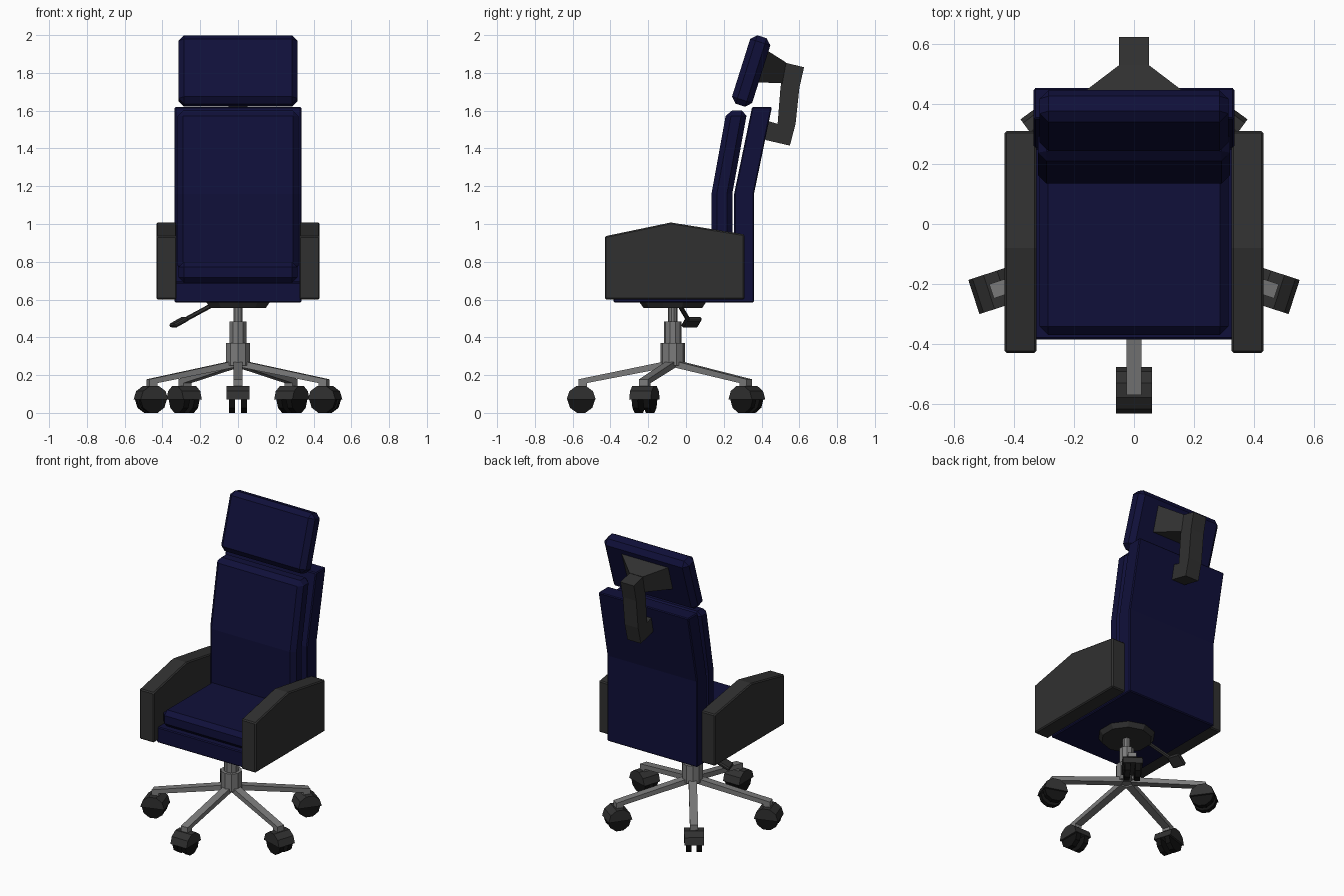
import bpy
import bmesh
from math import radians, sin, cos, pi
from mathutils import Matrix, Vector

cube = bpy.data.objects.get("Cube")
if cube:
    bpy.data.objects.remove(cube)


def material(name, r, g, b):
    m = bpy.data.materials.new(name)
    m.use_nodes = True
    m.diffuse_color = (r, g, b, 1)
    m.node_tree.nodes["Principled BSDF"].inputs["Base Color"].default_value = (r, g, b, 1)
    return m


NAVY = material("navy fabric", 0.005, 0.005, 0.042)
DARK = material("dark grey plastic", 0.03, 0.03, 0.03)
METAL = material("grey metal", 0.2, 0.2, 0.2)
BLACK = material("black rubber", 0.006, 0.006, 0.006)
COLUMN_Y = -0.07


def finish(name, bm, mat, matrix=None, bevel=0):
    """Turn a bmesh into a flat shaded object."""
    bmesh.ops.recalc_face_normals(bm, faces=bm.faces[:])
    if matrix:
        bm.transform(matrix)
    mesh = bpy.data.meshes.new(name)
    bm.to_mesh(mesh)
    bm.free()
    mesh.materials.append(mat)
    obj = bpy.data.objects.new(name, mesh)
    bpy.context.collection.objects.link(obj)
    if bevel:
        mod = obj.modifiers.new("bevel", "BEVEL")
        mod.width = bevel
        mod.segments = 1
        mod.limit_method = "ANGLE"
        mod.angle_limit = radians(30)
    return obj


def prism(name, profile, x0, x1, mat, matrix=None, bevel=0):
    """Extrude a (y, z) outline along x."""
    bm = bmesh.new()
    face = bm.faces.new([bm.verts.new((x0, y, z)) for y, z in profile])
    new = bmesh.ops.extrude_face_region(bm, geom=[face])["geom"]
    verts = [v for v in new if isinstance(v, bmesh.types.BMVert)]
    bmesh.ops.translate(bm, verts=verts, vec=(x1 - x0, 0, 0))
    return finish(name, bm, mat, matrix, bevel)


def box(name, size, mat, matrix, bevel=0):
    bm = bmesh.new()
    bmesh.ops.create_cube(bm, size=1, matrix=Matrix.Diagonal((*size, 1)))
    return finish(name, bm, mat, matrix, bevel)


def rod(name, a, b, r0, r1, mat, sides=10):
    """Tapered cylinder between two points."""
    a, b = Vector(a), Vector(b)
    bm = bmesh.new()
    bmesh.ops.create_cone(bm, cap_ends=True, segments=sides, radius1=r0,
                          radius2=r1, depth=(b - a).length)
    turn = (b - a).to_track_quat("Z", "Y").to_matrix().to_4x4()
    return finish(name, bm, mat, Matrix.Translation((a + b) / 2) @ turn)


def arc(cy, cz, r, count):
    """Corners of a ten sided wheel outline."""
    return [(cy + r * cos(i * pi / 5), cz + r * sin(i * pi / 5)) for i in range(count)]


# Seat and backrest shell
prism("seat_shell", [(-0.385, 0.585), (0.36, 0.585), (0.36, 1.16), (0.455, 1.62),
                     (0.35, 1.62), (0.255, 1.16), (0.255, 0.69), (-0.385, 0.69)],
      -0.335, 0.335, NAVY, bevel=0.006)

# Cushions
box("seat_cushion", (0.63, 0.62, 0.11), NAVY, Matrix.Translation((0, -0.06, 0.745)), 0.028)
prism("back_cushion", [(0.135, 0.75), (0.245, 0.75), (0.245, 1.16), (0.325, 1.6),
                       (0.215, 1.6), (0.135, 1.16)], -0.32, 0.32, NAVY, bevel=0.028)
box("headrest", (0.63, 0.112, 0.38), NAVY,
    Matrix.Translation((0, 0.345, 1.81)) @ Matrix.Rotation(radians(-17.5), 4, "X"), 0.03)

# Headrest mount: flared block and bent arm
bm = bmesh.new()
wide = [bm.verts.new(p) for p in [(-0.175, 0.38, 1.75), (0.175, 0.38, 1.75),
                                  (0.175, 0.435, 1.915), (-0.175, 0.435, 1.915)]]
slim = [bm.verts.new(p) for p in [(-0.05, 0.51, 1.745), (0.05, 0.51, 1.745),
                                  (0.05, 0.53, 1.855), (-0.05, 0.53, 1.855)]]
bm.faces.new(wide)
bm.faces.new(slim)
for i in range(4):
    j = (i + 1) % 4
    bm.faces.new([wide[i], wide[j], slim[j], slim[i]])
finish("headrest_flare", bm, DARK)
prism("headrest_arm", [(0.52, 1.855), (0.625, 1.83), (0.6, 1.72), (0.58, 1.53),
                       (0.55, 1.415), (0.42, 1.445), (0.435, 1.545), (0.485, 1.53),
                       (0.5, 1.72)], -0.05, 0.05, DARK)

# Armrests
for side, s in (("left", 1), ("right", -1)):
    prism(side + "_armrest", [(-0.43, 0.6), (0.31, 0.6), (0.31, 0.945),
                              (-0.08, 1.008), (-0.43, 0.935)],
          s * 0.325, s * 0.432, DARK, bevel=0.007)

# Column and mounting plate
for name, z0, z1, r0, r1, mat in (
        ("column_hub", 0.25, 0.37, 0.066, 0.066, METAL),
        ("column_sleeve", 0.37, 0.485, 0.046, 0.046, METAL),
        ("column_piston", 0.48, 0.56, 0.025, 0.025, METAL),
        ("mounting_plate", 0.555, 0.586, 0.155, 0.176, DARK)):
    rod(name, (0, COLUMN_Y, z0), (0, COLUMN_Y, z1), r0, r1, mat)

# Height lever
rod("lever_rod", (-0.12, -0.04, 0.58), (-0.29, 0.015, 0.488), 0.012, 0.012, DARK, 6)
box("lever_paddle", (0.09, 0.09, 0.024), DARK,
    Matrix.Translation((-0.312, 0.03, 0.48)) @ Matrix.Rotation(radians(18), 4, "Z")
    @ Matrix.Rotation(radians(-28), 4, "Y"), 0.008)

# Five legs with twin-wheel casters, modelled along +y and turned round the column
REACH = 0.485
for n in range(5):
    turn = Matrix.Translation((0, COLUMN_Y, 0)) @ Matrix.Rotation(radians(180 + 72 * n), 4, "Z")
    tag = "_" + str(n + 1)
    prism("leg" + tag, [(0.03, 0.275), (0.5, 0.178), (0.5, 0.14), (0.455, 0.14),
                        (0.455, 0.158), (0.03, 0.24)], -0.025, 0.025, METAL, turn)
    prism("caster_hood" + tag, arc(REACH, 0.07, 0.077, 6), -0.06, 0.06, DARK, turn)
    for side, s in (("left", 1), ("right", -1)):
        prism("caster_wheel_" + side + tag, arc(REACH, 0.07, 0.073, 10),
              s * 0.015, s * 0.048, BLACK, turn)
